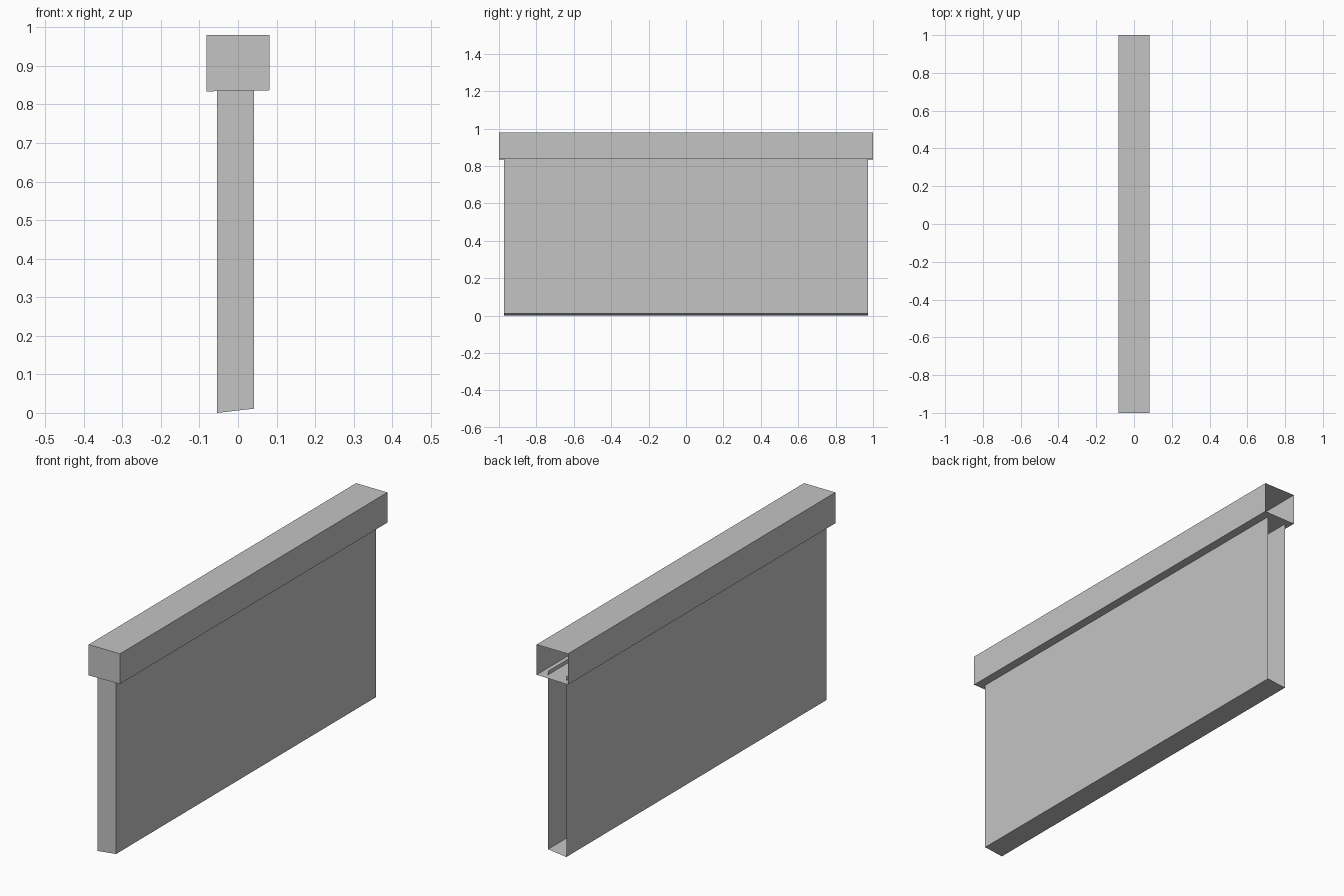
import bpy
import bmesh

default_cube = bpy.data.objects.get("Cube")
if default_cube:
    bpy.data.objects.remove(default_cube, do_unlink=True)

# Plain grey sheet material
grey = bpy.data.materials.new("plain_grey")
grey.use_nodes = True
colour = (0.55, 0.55, 0.55, 1)
grey.diffuse_color = colour
grey.node_tree.nodes["Principled BSDF"].inputs["Base Color"].default_value = colour


def open_shell(name, profile, half_length, open_top=False):
    """Thin box swept along y: closed at the front, open at the back."""
    bm = bmesh.new()
    front = [bm.verts.new((x, -half_length, z)) for x, z in profile]
    back = [bm.verts.new((x, half_length, z)) for x, z in profile]
    bm.faces.new(front)
    for i in range(len(profile)):
        j = (i + 1) % len(profile)
        if open_top and i == 2:
            continue
        bm.faces.new((front[j], front[i], back[i], back[j]))
    mesh = bpy.data.meshes.new(name)
    bm.to_mesh(mesh)
    bm.free()
    mesh.materials.append(grey)
    obj = bpy.data.objects.new(name, mesh)
    bpy.context.collection.objects.link(obj)
    return obj


# Tall panel with a slightly slanted underside, its open top reaching into the cap
open_shell("wall_panel",
           [(-0.054, 0), (0.042, 0.011), (0.042, 0.855), (-0.054, 0.855)],
           0.972, open_top=True)

# Wider hollow cap along the top
open_shell("top_cap",
           [(-0.082, 0.834), (0.082, 0.837), (0.082, 0.98), (-0.082, 0.98)],
           1.0)
